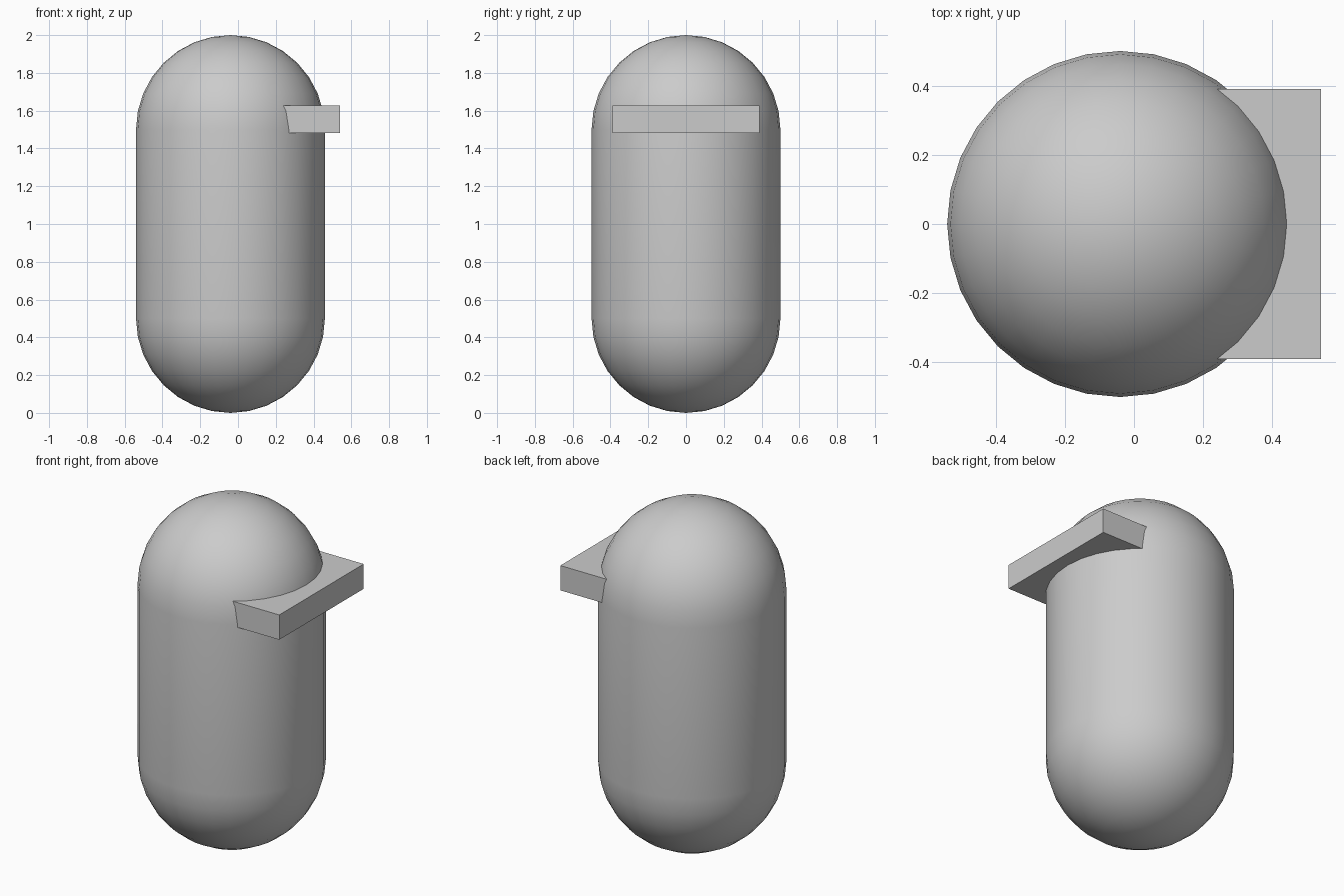
import bpy, bmesh
from math import sin, cos, pi, radians

if "Cube" in bpy.data.objects:
    bpy.data.objects.remove(bpy.data.objects["Cube"])

R, CX, SIDES, RINGS = 0.5, -0.04, 32, 8

# Capsule body: half profile spun around the vertical axis
profile = []
for base, start in ((0.5, -pi / 2), (1.5, 0.0)):
    for i in range(RINGS + 1):
        a = start + i * pi / 2 / RINGS
        profile.append((R * cos(a), 0, base + R * sin(a)))

bm = bmesh.new()
verts = [bm.verts.new(p) for p in profile]
edges = [bm.edges.new(pair) for pair in zip(verts, verts[1:])]
bmesh.ops.spin(bm, geom=verts + edges, cent=(0, 0, 0), axis=(0, 0, 1),
               angle=2 * pi, steps=SIDES)
bmesh.ops.remove_doubles(bm, verts=bm.verts, dist=1e-4)
bmesh.ops.recalc_face_normals(bm, faces=bm.faces)
mesh = bpy.data.meshes.new("body")
bm.to_mesh(mesh)
bm.free()
body = bpy.data.objects.new("body", mesh)
body.location.x = CX
bpy.context.collection.objects.link(body)
bpy.context.view_layer.objects.active = body
body.select_set(True)
bpy.ops.object.shade_smooth_by_angle(angle=radians(40))

# Visor slab: box sunk into the side of the body
x0, x1 = 0.15, 0.54
z0, z1 = 1.482, 1.627
bpy.ops.mesh.primitive_cube_add(size=1, location=((x0 + x1) / 2, 0, (z0 + z1) / 2))
visor = bpy.context.object
visor.name = "visor"
visor.scale = (x1 - x0, 0.78, z1 - z0)
